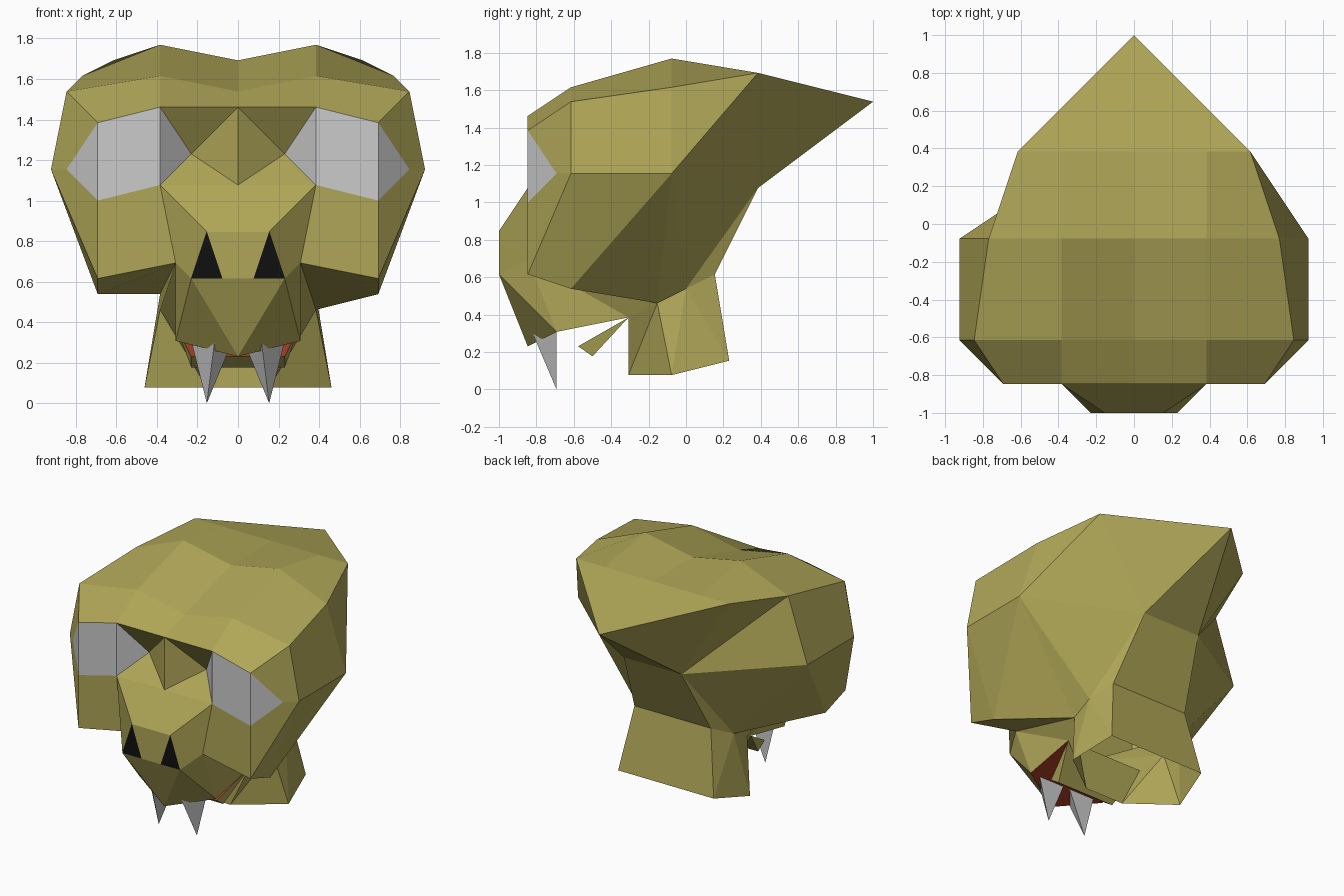
import bpy, bmesh
from mathutils import Vector

if "Cube" in bpy.data.objects:
    bpy.data.objects.remove(bpy.data.objects["Cube"])

U = 1 / 13  # modelling grid step


def material(name, rgb):
    m = bpy.data.materials.new(name)
    m.diffuse_color = (*rgb, 1)
    m.use_nodes = True
    m.node_tree.nodes["Principled BSDF"].inputs["Base Color"].default_value = m.diffuse_color
    return m


def flip(face):
    return [(-x, y, z) for x, y, z in face]


def strip(a, b):
    """Quads between two rows of points."""
    return [[a[i], a[i + 1], b[i + 1], b[i]] for i in range(len(a) - 1)]


def part(name, sides, once=(), centre=(0, 0, 0), mat=None):
    """Mirrored side faces plus single faces, all facing away from centre."""
    bm = bmesh.new()
    for f in list(sides) + [flip(f) for f in sides] + list(once):
        bm.faces.new([bm.verts.new(Vector(p) * U) for p in f])
    bmesh.ops.remove_doubles(bm, verts=bm.verts, dist=1e-4)
    bm.normal_update()
    c = Vector(centre) * U
    for f in bm.faces:
        if f.normal.dot(f.calc_center_median() - c) < 0:
            f.normal_flip()
    me = bpy.data.meshes.new(name)
    bm.to_mesh(me)
    bm.free()
    ob = bpy.data.objects.new(name, me)
    bpy.context.collection.objects.link(ob)
    if mat:
        me.materials.append(mat)
    return ob


olive = material("olive_skin", (0.43, 0.38, 0.095))
black = material("black", (0.005, 0.005, 0.005))
red = material("red_mouth", (0.40, 0.05, 0.02))

# Cross rows of the hood, centre line outwards
brow = [(0, -11, 19), (5, -11, 19), (9, -11, 18)]
front = [(0, -8, 20), (5, -8, 21), (11, -8, 20), (12, -8, 15)]
crown = [(0, -1, 22), (5, -1, 23), (10, -1, 21), (12, -1, 15)]
rear = [(0, 5, 22), (5, 5, 22), (8, 5, 22)]
tip = (0, 13, 20)

# Shared corner points
eye_out, eye_in = (11, -9, 15), (3, -9, 16)
eye_low, eye_low_in = (9, -11, 13), (5, -11, 14)
cheek, jaw_corner = (9, -11, 8), (9, -8, 7)
bridge, chin = (0, -11, 14), (0, -11, 3)
nose, nose_in, nose_out = (2, -13, 11), (1, -13, 8), (3, -13, 8)
snout_root, lip, hinge = (4, -11, 9), (4, -9, 4), (4, -4, 5)
nape, neck_front, neck_side, neck_back = (3, 5, 14), (5, -2, 6), (5, 0, 7), (4, 2, 8)
base_back, base_side, base_front = (5, 3, 2), (6, -1, 1), (2, -4, 1)

# Hood: top strips, cheeks, and a back that is folded differently left and right
hood = strip(brow, front[:3]) + strip(front, crown) + strip(crown[:3], rear)
hood += [[tip, rear[i], rear[i + 1]] for i in range(2)]
hood += [
    [tip, rear[2], nape],
    [brow[2], front[2], front[3], eye_out],
    [eye_out, front[3], cheek, eye_low],
    [cheek, jaw_corner, front[3]],
    [front[3], jaw_corner, crown[3]],
    [crown[3], neck_side, nape],
]
right_back = [
    [crown[2], rear[2], crown[3]],
    [rear[2], nape, crown[3]],
    [jaw_corner, neck_front, crown[3]],
    [crown[3], neck_front, neck_side],
    [snout_root, cheek, jaw_corner],
    [snout_root, jaw_corner, neck_front],
]
left_back = [flip(f) for f in (
    [crown[2], rear[2], nape],
    [crown[2], nape, crown[3]],
    [jaw_corner, neck_side, crown[3]],
    [snout_root, cheek, jaw_corner],
    [snout_root, jaw_corner, neck_side],
    [snout_root, neck_side, neck_front],
)]
back = [[tip, nape, flip([nape])[0]]]
part("hood", hood, right_back + left_back + back, (0, -2, 14), olive)

# Face and snout
face = [
    [brow[0], brow[1], eye_in],
    [brow[0], eye_in, bridge],
    [eye_in, eye_low_in, bridge],
    [eye_low_in, nose, bridge],
    [eye_low_in, eye_low, cheek, snout_root],
    [eye_low_in, snout_root, nose_out, nose],
    [nose_out, snout_root, lip],
    [nose_out, lip, chin],
    [snout_root, lip, hinge],
    [snout_root, hinge, neck_front],
]
middle = [
    [bridge, nose, flip([nose])[0]],
    [nose, nose_in] + flip([nose_in, nose]),
    [nose_out, chin] + flip([nose_out]),
]
part("snout", face, middle, (0, -6, 11), olive)
part("nostrils", [[nose, nose_in, nose_out]], centre=(0, -6, 11), mat=black)

# Eyes
part("eyes", [
    [brow[1], brow[2], eye_low, eye_low_in],
    [brow[2], eye_out, eye_low],
    [brow[1], eye_in, eye_low_in],
], centre=(0, -2, 15))

# Neck, open underneath
part("neck", [
    [neck_front, hinge, base_front],
    [neck_front, base_front, base_side],
    [neck_front, base_side, neck_side],
    [neck_side, base_side, base_back],
    [neck_side, base_back, neck_back],
    [neck_side, neck_back, nape],
], [
    [nape, neck_back] + flip([neck_back, nape]),
    [neck_back, base_back] + flip([base_back, neck_back]),
    [hinge, base_front] + flip([base_front, hinge]),
], (0, -1, 5), olive)

# Mouth roof and lower jaw
jaw_top, jaw_low = (3, -7.5, 3), (3, -6.5, 2.3)
part("mouth_roof", [], [[chin, lip, hinge] + flip([hinge, lip])], (0, -8, 9), red)
jaw_centre = (0, -6, 3.45)
part("lower_jaw", [[hinge, jaw_top, jaw_low]], [
    [jaw_top, jaw_low] + flip([jaw_low, jaw_top]),
    [hinge, jaw_low] + flip([jaw_low, hinge]),
], jaw_centre, olive)
part("jaw_lining", [], [[hinge, jaw_top] + flip([jaw_top, hinge])], (0, -6, 0), red)

# Fangs: three-sided spikes
root, point = [(3, -9, 4), (0.35, -9, 4), (1.5, -10.7, 4)], (2, -9, 0)
fang = [[root[i], root[(i + 1) % 3], point] for i in range(3)] + [root]
for name, s in (("fang_right", fang), ("fang_left", [flip(f) for f in fang])):
    x = 1.8 if name == "fang_right" else -1.8
    part(name, [], s, (x, -9.5, 3))
